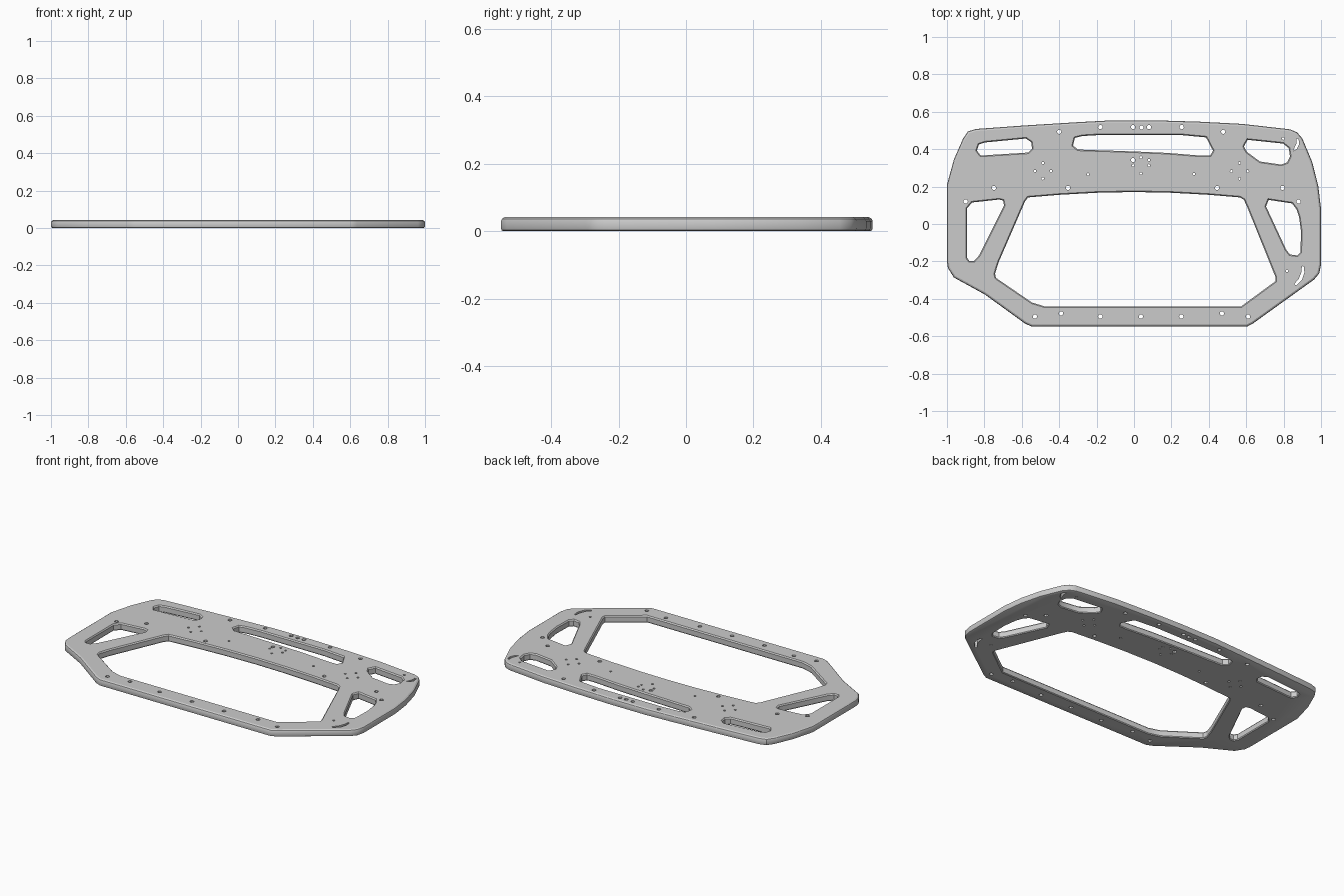
import bpy, bmesh, math
from mathutils import Vector

H = 0.042  # plate thickness


def offset(pts, d):
    """Mitred polygon offset, positive d grows the shape."""
    p = [Vector(q) for q in pts]
    n = len(p)
    area = sum(p[i - 1].x * p[i].y - p[i].x * p[i - 1].y for i in range(n))
    s = 1 if area > 0 else -1
    out = []
    for i in range(n):
        a = (p[i] - p[i - 1]).normalized()
        b = (p[(i + 1) % n] - p[i]).normalized()
        na, nb = Vector((a.y, -a.x)), Vector((b.y, -b.x))
        m = na + nb
        out.append(p[i] + m * (s * d * 2 / max(m.length_squared, 0.8)))
    return out


def loft(bm, pts, levels):
    """Stack offset copies of a profile: levels are (offset, z)."""
    rings = [[bm.verts.new((q.x, q.y, z)) for q in offset(pts, d)] for d, z in levels]
    n = len(pts)
    faces = [bm.faces.new(rings[0][::-1]), bm.faces.new(rings[-1])]
    for lo, hi in zip(rings, rings[1:]):
        for i in range(n):
            j = (i + 1) % n
            faces.append(bm.faces.new((lo[i], lo[j], hi[j], hi[i])))
    bmesh.ops.recalc_face_normals(bm, faces=faces)


def finish(bm, name):
    me = bpy.data.meshes.new(name)
    bm.to_mesh(me)
    bm.free()
    ob = bpy.data.objects.new(name, me)
    bpy.context.collection.objects.link(ob)
    return ob


def circle(x, y, r, n=12):
    return [(x + r * math.cos(2 * math.pi * i / n), y + r * math.sin(2 * math.pi * i / n))
            for i in range(n)]


# Outer outline of the plate
outline = [(0.12, .554), (.35, .547), (.58, .535), (.835, .506), (.872, .49), (.9, .457),
           (.952, .334), (.985, .205), (1, .08), (1, -.217), (.99, -.265), (.963, -.297),
           (.636, -.532), (.604, -.549), (-.545, -.549), (-.583, -.532), (-.797, -.377),
           (-.963, -.286), (-.995, -.235), (-1, -.2), (-1, .21), (-.963, .345), (-.914, .457),
           (-.888, .495), (-.845, .508), (-.583, .527), (-.29, .545), (-.12, .554)]
bm = bmesh.new()
loft(bm, outline, [(-.008, 0), (-.002, .003), (0, .009), (0, H - .012),
                   (-.003, H - .005), (-.011, H)])
plate = finish(bm, "plate")

# Large window, side windows and upper slots
main_window = [(-.567, .142), (-.4, .156), (-.2, .167), (0, .171), (.2, .167), (.4, .156),
               (.567, .142), (.587, .13), (.604, .094), (.757, -.285), (.757, -.305),
               (.572, -.441), (-.476, -.441), (-.545, -.42), (-.738, -.288), (-.743, -.265),
               (-.722, -.2), (-.583, .12)]
left_window = [(-.893, .083), (-.866, .115), (-.72, .131), (-.7, .125), (-.695, .099),
               (-.829, -.168), (-.856, -.198), (-.88, -.198), (-.893, -.18)]
right_window = [(.72, .129), (.845, .11), (.868, .08), (.882, .04), (.893, -.04),
                (.89, -.15), (.872, -.168), (.834, -.163), (.813, -.136), (.706, .094)]
centre_slot = [(-.316, .46), (-.278, .47), (-.18, .476), (.246, .476), (.385, .463),
               (.422, .393), (.408, .366), (.353, .366), (.18, .38), (0, .388), (-.3, .398),
               (-.326, .42)]
left_slot = [(-.829, .425), (-.797, .436), (-.578, .457), (-.55, .438), (-.545, .404),
             (-.567, .382), (-.82, .366), (-.84, .393)]
right_slot = [(.607, .45), (.797, .43), (.827, .406), (.834, .361), (.818, .329),
              (.786, .318), (.674, .334), (.604, .385), (.588, .414)]

# Curved narrow slots at the right corners
upper_arc = [(.868, .457), (.88, .455), (.883, .425), (.87, .402), (.85, .388),
             (.858, .408), (.868, .43)]
lower_arc = [(.898, -.225), (.908, -.228), (.911, -.26), (.898, -.298), (.867, -.328),
             (.856, -.321), (.88, -.295), (.894, -.26)]

# Bolt holes and small pilot holes
bolts = [(-.4, .493), (-.18, .518), (-.005, .518), (.04, .516), (.08, .518), (.255, .518),
         (.477, .493), (-.749, .193), (-.353, .193), (.444, .193), (.794, .193), (-.9, .12),
         (.88, .12), (-.53, -.495), (-.39, -.478), (-.18, -.495), (.037, -.495),
         (.253, -.495), (.47, -.478), (.61, -.495), (-.005, .342)]
pilots = [(-.005, .313), (.037, .356), (.08, .342), (.08, .313), (.037, .27),
          (-.246, .265), (.32, .267), (.818, -.25), (.797, .457)]
for cx in (-.487, .564):
    pilots += [(cx - .043, .283), (cx + .043, .283), (cx, .326), (cx, .243)]

bm = bmesh.new()
for w in (main_window, left_window, right_window, centre_slot, left_slot, right_slot):
    loft(bm, w, [(.004, -.02), (.004, 0), (0, .005), (0, H - .007), (.006, H), (.006, H + .02)])
for prof in ([upper_arc, lower_arc] + [circle(x, y, .0115) for x, y in bolts]
             + [circle(x, y, .007, 8) for x, y in pilots]):
    loft(bm, prof, [(0, -.02), (0, H + .02)])
cutter = finish(bm, "opening_cutter")
cutter.hide_render = True

# Cut all openings and bake the result
mod = plate.modifiers.new("openings", 'BOOLEAN')
mod.operation = 'DIFFERENCE'
mod.solver = 'EXACT'
mod.object = cutter
bpy.context.view_layer.objects.active = plate
plate.select_set(True)
bpy.ops.object.modifier_apply(modifier=mod.name)
bpy.data.objects.remove(cutter)
bpy.ops.object.shade_smooth_by_angle(angle=math.radians(30))
